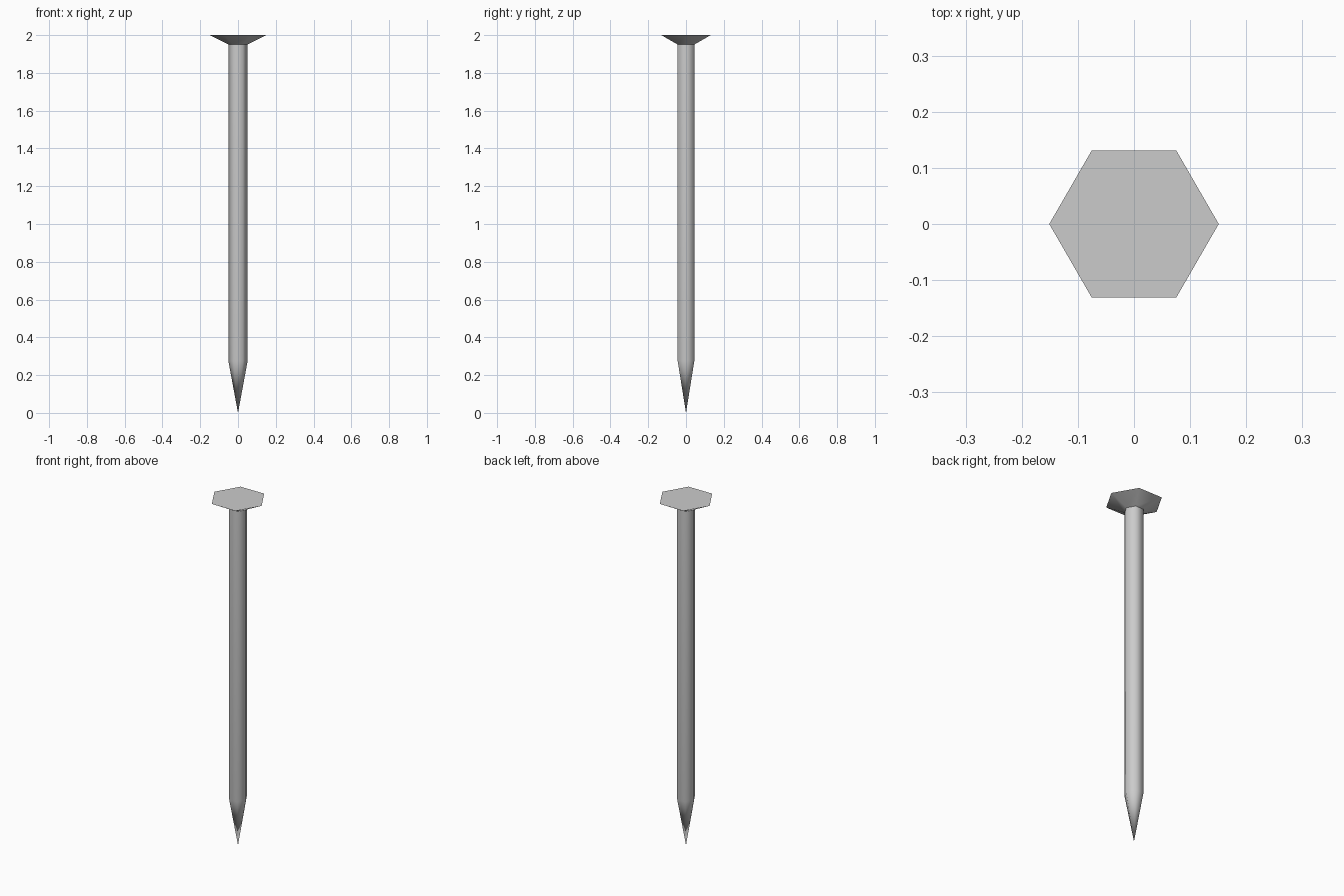
import bpy, bmesh
from math import cos, sin, tau

if "Cube" in bpy.data.objects:
    bpy.data.objects.remove(bpy.data.objects["Cube"])

SIDES = 6


def lathe(name, profile, cap_top=False):
    """Six-sided part from (radius, z) pairs listed bottom to top."""
    bm = bmesh.new()
    rings = []
    for r, z in profile:
        if r == 0:
            rings.append([bm.verts.new((0, 0, z))] * SIDES)
        else:
            rings.append([bm.verts.new((r * cos(tau * i / SIDES), r * sin(tau * i / SIDES), z))
                          for i in range(SIDES)])
    for low, high in zip(rings, rings[1:]):
        for i in range(SIDES):
            j = (i + 1) % SIDES
            corners = dict.fromkeys((low[i], low[j], high[j], high[i]))
            bm.faces.new(list(corners)).smooth = True
    if cap_top:
        cap = bm.faces.new(rings[-1])
        for edge in cap.edges:
            edge.smooth = False
    mesh = bpy.data.meshes.new(name)
    bm.to_mesh(mesh)
    bm.free()
    obj = bpy.data.objects.new(name, mesh)
    bpy.context.collection.objects.link(obj)
    return obj


# Shaft with its sharpened point
lathe("nail_shaft", [(0, 0), (0.051, 0.275), (0.051, 1.95)])

# Flared head with a flat top, meeting the shaft at a crisp edge
lathe("nail_head", [(0.051, 1.95), (0.151, 2.0)], cap_top=True)
